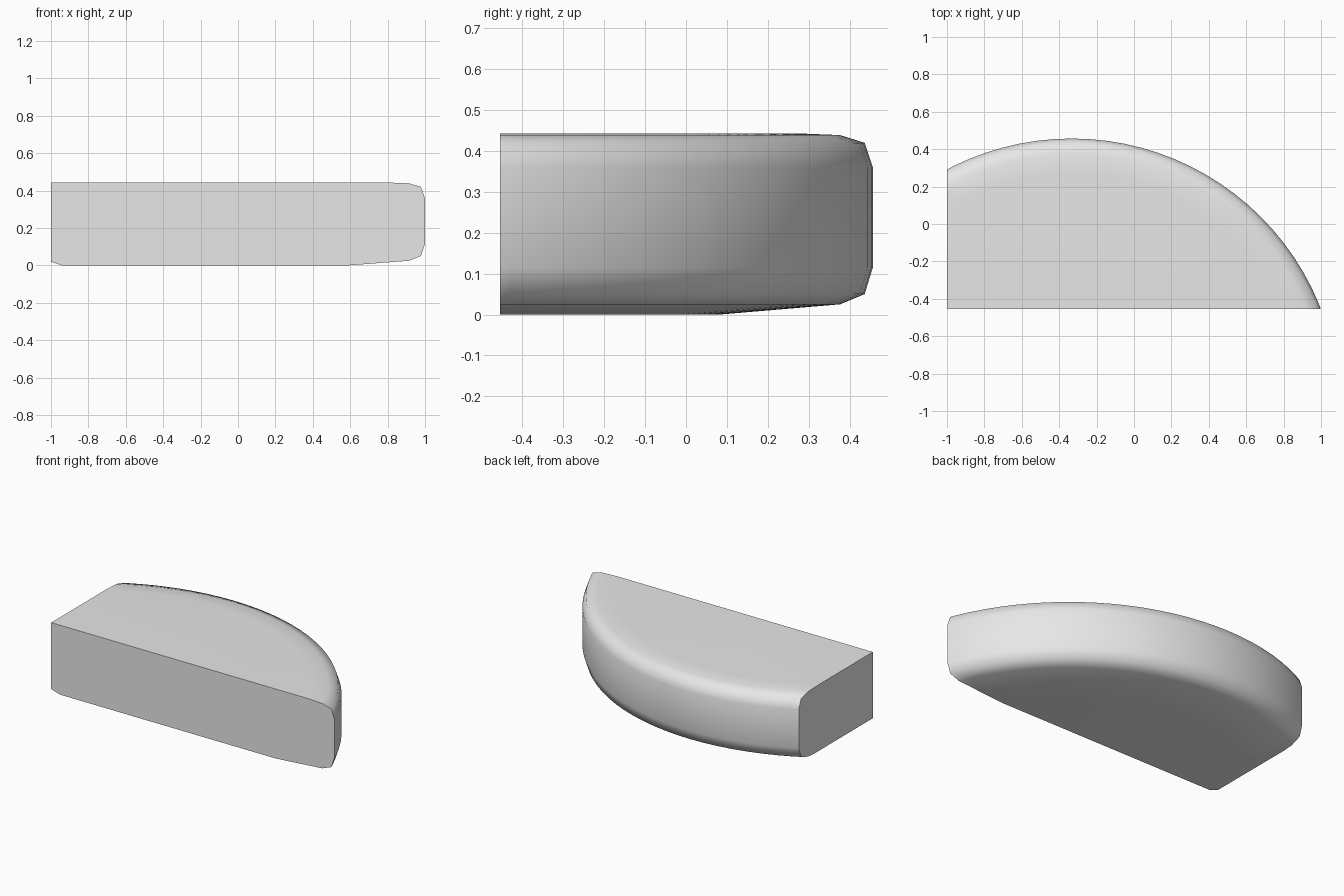
import bpy
import bmesh
from math import cos, sin, tau, radians
from mathutils import Vector

default = bpy.data.objects.get("Cube")
if default:
    bpy.data.objects.remove(default, do_unlink=True)

SEGMENTS = 96
CENTRE = Vector((-0.333, -0.973, 0))
FRONT_Y, LEFT_X = -0.455, -1.0

# Rounded rim profile of a full disc: (radius, height), bottom to top
PROFILE = [(1.055, 0), (1.35, 0.025), (1.41, 0.05), (1.43, 0.115),
           (1.43, 0.36), (1.41, 0.42), (1.35, 0.439), (1.25, 0.443)]

# Grey material
grey = bpy.data.materials.new("plain grey")
grey.use_nodes = True
colour = (0.8, 0.8, 0.8, 1)
grey.diffuse_color = colour
grey.node_tree.nodes["Principled BSDF"].inputs["Base Color"].default_value = colour

# Disc: rings joined by quads, capped at both ends
bm = bmesh.new()
rings = []
for radius, z in PROFILE:
    angles = [tau * i / SEGMENTS for i in range(SEGMENTS)]
    rings.append([bm.verts.new(CENTRE + Vector((radius * cos(a), radius * sin(a), z)))
                  for a in angles])
for low, high in zip(rings, rings[1:]):
    for i in range(SEGMENTS):
        j = (i + 1) % SEGMENTS
        bm.faces.new((low[i], low[j], high[j], high[i]))
bm.faces.new(rings[0][::-1])
bm.faces.new(rings[-1])


def slice_off(point, normal):
    """Remove everything on the normal's side of a plane and cap the cut."""
    geom = bm.verts[:] + bm.edges[:] + bm.faces[:]
    cut = bmesh.ops.bisect_plane(bm, geom=geom, dist=1e-5, plane_co=point,
                                 plane_no=normal, clear_outer=True)
    edges = [e for e in cut["geom_cut"] if isinstance(e, bmesh.types.BMEdge)]
    bmesh.ops.contextual_create(bm, geom=edges)


# Flat front, flat left end (at -x) and its shallow lower chamfer
slice_off((0, FRONT_Y, 0), (0, -1, 0))
slice_off((LEFT_X, 0, 0), (-1, 0, 0))
slice_off((LEFT_X, 0, 0.02), (-0.02, 0, -0.06))
bmesh.ops.recalc_face_normals(bm, faces=bm.faces[:])

mesh = bpy.data.meshes.new("disc_segment")
bm.to_mesh(mesh)
bm.free()
mesh.materials.append(grey)
segment = bpy.data.objects.new("disc_segment", mesh)
bpy.context.collection.objects.link(segment)

# Soft rim, crisp cut edges
bpy.ops.object.select_all(action="DESELECT")
segment.select_set(True)
bpy.context.view_layer.objects.active = segment
bpy.ops.object.shade_smooth_by_angle(angle=radians(60))
